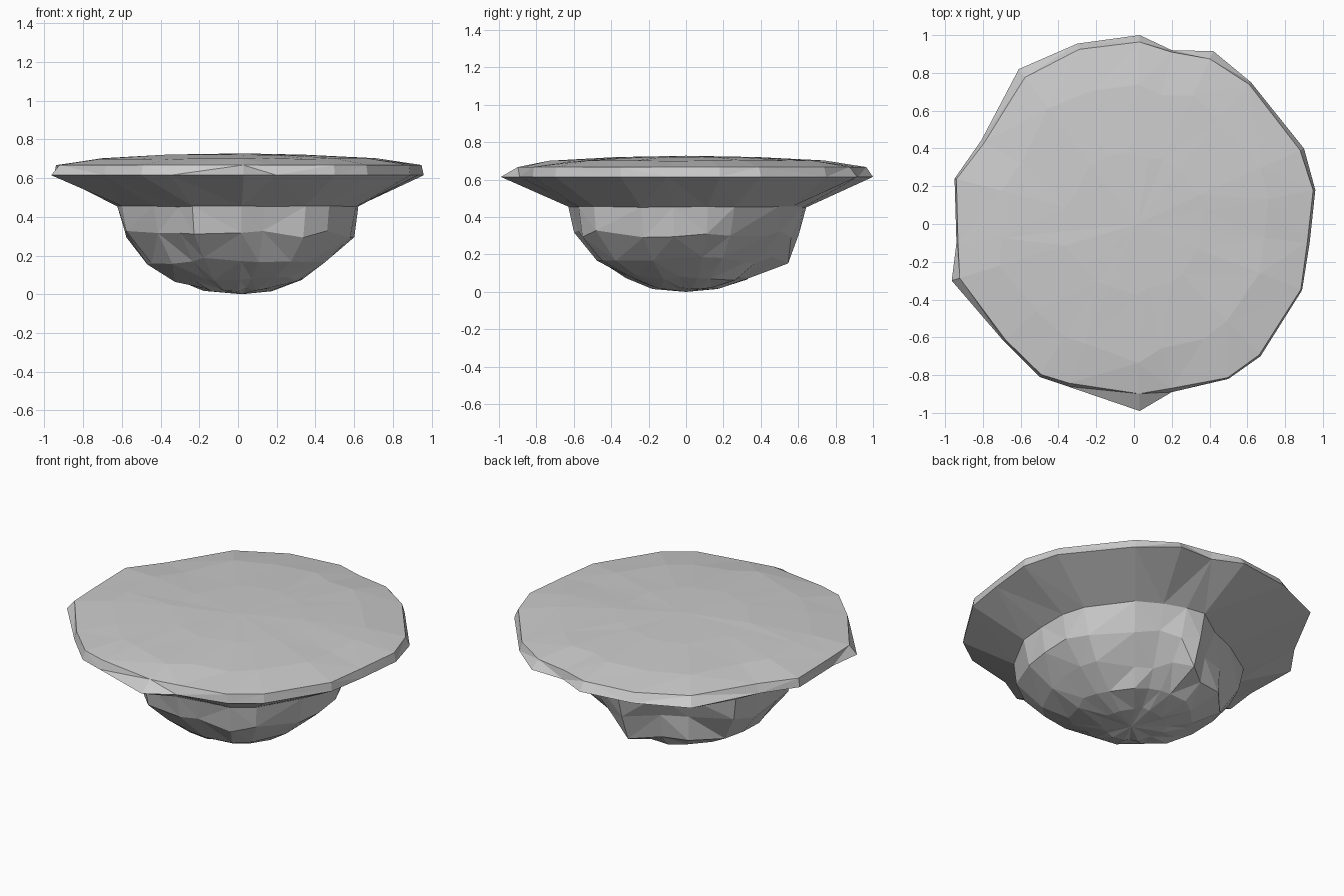
import bpy, bmesh, math, random

if "Cube" in bpy.data.objects:
    bpy.data.objects.remove(bpy.data.objects["Cube"])
random.seed(4)

# Uneven plateau outline, anticlockwise from the right
outline = [(.96, .18), (.90, .40), (.62, .75), (.42, .915), (.20, .92), (.03, 1.0),
           (-.30, .955), (-.61, .82), (-.81, .44), (-.95, .24), (-.94, -.10),
           (-.965, -.30), (-.69, -.62), (-.50, -.81), (-.35, -.86), (.03, -.99),
           (.20, -.89), (.50, -.82), (.67, -.70), (.89, -.35), (.93, -.10)]
polar = [(math.atan2(y, x), math.hypot(x, y)) for x, y in outline]

# Column-wise scale of the bowl: bulge at the front right, hollow at the back left
bulge = {12: .94, 13: .95, 17: 1.07, 18: 1.10, 19: 1.04}
top_scale = {1: 1.03, 2: 1.02, 3: 1.0, 4: 1.03, 5: 1.02, 6: .86, 7: .88} | bulge
mid_scale = {1: 1.0, 2: .95, 3: .94, 4: .98, 5: 1.0, 6: .78, 7: .82} | bulge
foot_scale = {2: .87, 3: .86, 4: .98, 5: 1.15, 6: .95, 7: 1.0, 8: 1.04} | bulge

bm = bmesh.new()


def ring(z, radius, wobble=0.0, tilt=.35):
    verts = []
    for i, (a, r) in enumerate(polar):
        d = radius(i, r) * (1 + random.uniform(-wobble, wobble))
        dz = random.uniform(-wobble, wobble) * tilt
        verts.append(bm.verts.new((d * math.cos(a), d * math.sin(a), z + dz)))
    return verts


rings = [
    ring(.024, lambda i, r: .18, .03),
    ring(.075, lambda i, r: .33 * bulge.get(i, 1), .04),
    ring(.17, lambda i, r: .48 * foot_scale.get(i, 1), .03, .6),
    ring(.31, lambda i, r: .595 * mid_scale.get(i, 1), .02, 1),
    ring(.455, lambda i, r: .625 * top_scale.get(i, 1), .01),
    ring(.615, lambda i, r: r),
    ring(.668, lambda i, r: r * .91 if i == 15 else min(r * .985, .965), .008, .1),
    ring(.70, lambda i, r: r * .74, .01),
    ring(.72, lambda i, r: r * .38, .005),
]

# Skin between rings, then close bottom and top with fans
n = len(outline)
for lo, hi in zip(rings, rings[1:]):
    for i in range(n):
        j = (i + 1) % n
        bm.faces.new((lo[i], lo[j], hi[j], hi[i]))
for z, edge in ((0, rings[0]), (.728, rings[-1])):
    tip = bm.verts.new((.02, 0, z))
    for i in range(n):
        bm.faces.new((edge[i], edge[(i + 1) % n], tip))
bmesh.ops.triangulate(bm, faces=bm.faces[:])
bmesh.ops.recalc_face_normals(bm, faces=bm.faces[:])

mesh = bpy.data.meshes.new("floating_rock")
bm.to_mesh(mesh)
bm.free()
rock = bpy.data.objects.new("floating_rock", mesh)
bpy.context.collection.objects.link(rock)
